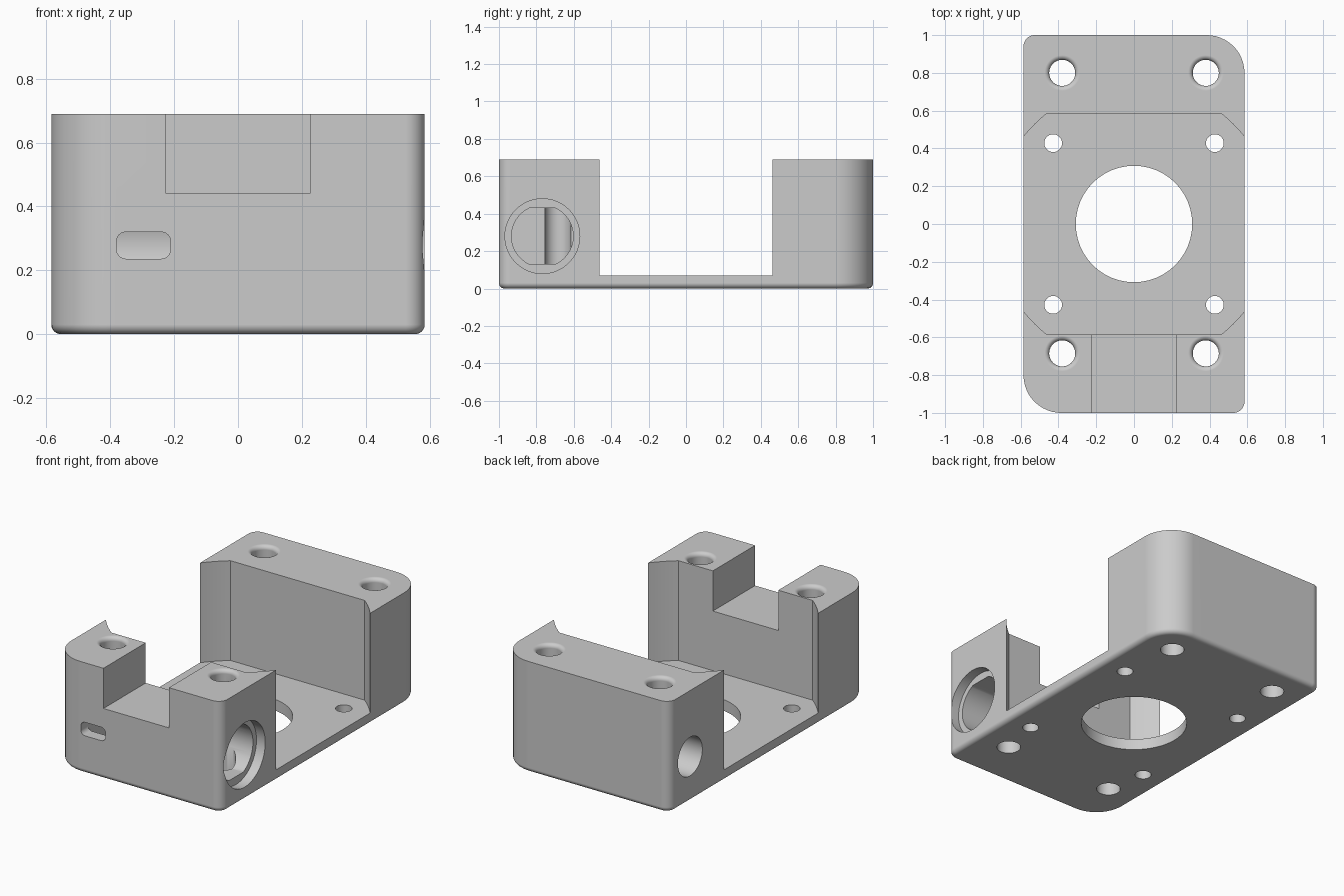
import bpy, bmesh, math
from mathutils import Matrix, Vector

if "Cube" in bpy.data.objects:
    bpy.data.objects.remove(bpy.data.objects["Cube"])

HX, HY, TOP = 0.585, 1.0, 0.69
FLOOR = 0.07            # thickness of the base plate
FILLET = 0.03           # rounded bottom edge

grey = bpy.data.materials.new("plain grey")
grey.diffuse_color = (0.6, 0.6, 0.6, 1)
grey.use_nodes = True
grey.node_tree.nodes["Principled BSDF"].inputs["Base Color"].default_value = grey.diffuse_color


def make_object(name, bm):
    bmesh.ops.recalc_face_normals(bm, faces=bm.faces)
    mesh = bpy.data.meshes.new(name)
    bm.to_mesh(mesh)
    bm.free()
    mesh.materials.append(grey)
    ob = bpy.data.objects.new(name, mesh)
    bpy.context.collection.objects.link(ob)
    return ob


def loft(name, loops):
    """Closed solid through a stack of equally long point loops."""
    bm = bmesh.new()
    rings = [[bm.verts.new(p) for p in loop] for loop in loops]
    n = len(rings[0])
    for a, b in zip(rings, rings[1:]):
        for i in range(n):
            j = (i + 1) % n
            bm.faces.new((a[i], a[j], b[j], b[i]))
    bm.faces.new(rings[0][::-1])
    bm.faces.new(rings[-1])
    return make_object(name, bm)


def rounded_rect(hx, hy, radii, inset=0.0, steps=12):
    """Outline with one radius per corner, starting at +x +y, anticlockwise."""
    pts = []
    for k, ((sx, sy), r) in enumerate(zip(((1, 1), (-1, 1), (-1, -1), (1, -1)), radii)):
        for i in range(steps + 1):
            a = math.radians(90 * (k + i / steps))
            pts.append((sx * (hx - r) + (r - inset) * math.cos(a),
                        sy * (hy - r) + (r - inset) * math.sin(a)))
    return pts


def lathe(name, profile, x, y, steps=48):
    """Vertical turned solid from (radius, z) pairs."""
    ang = [2 * math.pi * i / steps for i in range(steps)]
    return loft(name, [[(x + r * math.cos(a), y + r * math.sin(a), z) for a in ang]
                       for r, z in profile])


def side_bore(name, x0, x1, y, z, r, flat=None, steps=64):
    """Solid along x, optionally flattened above and below."""
    flat = flat or r
    ring = []
    if flat < r:
        a0 = math.asin(flat / r)
        for mid in (0, math.pi):
            ring += [(r * math.cos(mid - a0 + 2 * a0 * i / 24),
                      r * math.sin(mid - a0 + 2 * a0 * i / 24)) for i in range(25)]
    else:
        ring = [(r * math.cos(2 * math.pi * i / steps),
                 r * math.sin(2 * math.pi * i / steps)) for i in range(steps)]
    return loft(name, [[(x, y + p, z + q) for p, q in ring] for x in (x0, x1)])


def box(name, lo, hi):
    return loft(name, [[(lo[0], lo[1], z), (hi[0], lo[1], z),
                        (hi[0], hi[1], z), (lo[0], hi[1], z)] for z in (lo[2], hi[2])])


# Housing body with two large and two small corners and a rounded underside
radii = (0.2, 0.06, 0.2, 0.06)
layers = []
for i in range(7):
    a = math.radians(15 * i)
    layers.append((FILLET * (1 - math.sin(a)), FILLET * (1 - math.cos(a))))
layers.append((0.0, TOP))
body = loft("motor_housing", [[(x, y, z) for x, y in rounded_rect(HX, HY, radii, inset)]
                              for inset, z in layers])

cutters = []

# Central pocket: round recess trimmed flat at front and back
a0 = math.asin(0.585 / 0.745)
pocket = [(0.745 * math.cos(m - a0 + 2 * a0 * i / 48), 0.745 * math.sin(m - a0 + 2 * a0 * i / 48))
          for m in (0, math.pi) for i in range(49)]
cutters.append(loft("pocket_cutter", [[(x, y, z) for x, y in pocket] for z in (FLOOR, 1)]))

# Notch in the front wall
cutters.append(box("notch_cutter", (-0.225, -1.1, 0.44), (0.225, -0.5, 1)))

# Shaft opening in the base
cutters.append(lathe("shaft_cutter", [(0.308, -0.1), (0.308, 0.2)], 0, 0, 96))

# Flattened chamber in the front block, its shallow counterbore, and the back block bore
cutters.append(side_bore("chamber_cutter", -0.382, 0.7, -0.768, 0.28, 0.165, 0.15))
cutters.append(side_bore("counterbore_cutter", 0.525, 0.7, -0.768, 0.28, 0.2))
cutters.append(side_bore("back_bore_cutter", -0.7, -0.2, 0.795, 0.28, 0.12))

# Front slot opening into the chamber
slot = rounded_rect(0.085, 0.042, (0.03,) * 4, steps=6)
cutters.append(loft("slot_cutter", [[(-0.296 + p, y, 0.278 + q) for p, q in slot]
                                    for y in (-1.1, -0.8)]))

# Long screw holes with rounded mouths, and small mounting holes
mouth = [(0.069 + 0.025 * (1 - math.cos(math.radians(a))),
          TOP - 0.025 + 0.025 * math.sin(math.radians(a))) for a in range(0, 91, 15)]
for sx in (-1, 1):
    for y in (0.8, -0.685):
        cutters.append(lathe("screw_hole_cutter", [(0.069, -0.1)] + mouth + [(0.094, 0.8)],
                             sx * 0.38, y))
    for sy in (-1, 1):
        cutters.append(lathe("mount_hole_cutter", [(0.047, -0.1), (0.047, 0.2)],
                             sx * 0.428, sy * 0.428, 32))

# Carve the housing and drop the cutters
bpy.context.view_layer.objects.active = body
body.select_set(True)
for cutter in cutters:
    mod = body.modifiers.new("cut", 'BOOLEAN')
    mod.operation, mod.solver, mod.object = 'DIFFERENCE', 'EXACT', cutter
    bpy.ops.object.modifier_apply(modifier=mod.name)
    bpy.data.objects.remove(cutter)

bpy.ops.object.shade_smooth_by_angle(angle=math.radians(30))
normals = body.modifiers.new("even_normals", 'WEIGHTED_NORMAL')
normals.keep_sharp = True
